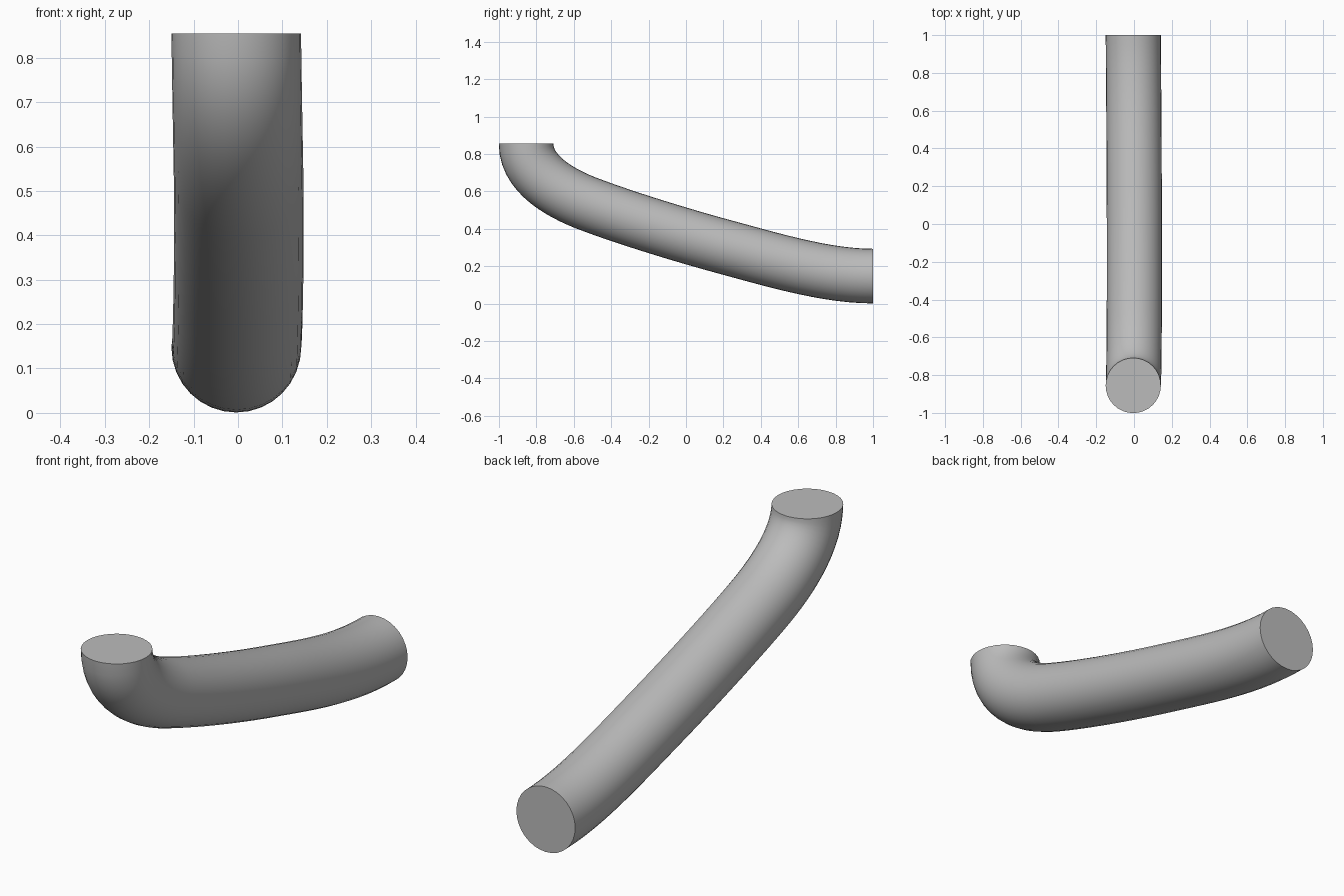
import bpy, bmesh, math
from mathutils import Vector
from mathutils.geometry import interpolate_bezier

cube = bpy.data.objects.get("Cube")
if cube:
    bpy.data.objects.remove(cube)

RADIUS, SIDES, STEPS = 0.146, 32, 14

# Centre line in the y-z plane: knots with their handles, end to end
path = [(-0.855, 0.855), (-0.855, 0.70), (-0.69, 0.60), (-0.54, 0.54),
        (-0.36, 0.47), (-0.05, 0.373), (0.2, 0.305),
        (0.47, 0.232), (0.75, 0.147), (1.0, 0.147)]
path = [Vector((0, y, z)) for y, z in path]
centres = [path[0]]
for i in range(0, len(path) - 1, 3):
    centres += interpolate_bezier(*path[i:i + 4], STEPS)[1:]

# Sweep a circle along the centre line
bm = bmesh.new()
rings = []
last = len(centres) - 1
for i, c in enumerate(centres):
    tangent = centres[min(i + 1, last)] - centres[max(i - 1, 0)]
    if i == 0:
        tangent = Vector((0, 0, -1))
    elif i == last:
        tangent = Vector((0, 1, 0))
    side = Vector((1, 0, 0))
    up = side.cross(tangent.normalized())
    bow = Vector((-0.004 + 0.006 * math.sin(math.pi * i / last), 0, 0))
    angles = [2 * math.pi * k / SIDES for k in range(SIDES)]
    rings.append([bm.verts.new(c + bow + RADIUS * (math.cos(a) * side + math.sin(a) * up))
                  for a in angles])
for a, b in zip(rings, rings[1:]):
    for k in range(SIDES):
        n = (k + 1) % SIDES
        bm.faces.new((a[k], a[n], b[n], b[k]))

# Flat end caps
bm.faces.new(rings[0])
bm.faces.new(rings[-1])
bmesh.ops.recalc_face_normals(bm, faces=bm.faces)

mesh = bpy.data.meshes.new("bent_pipe")
bm.to_mesh(mesh)
bm.free()
pipe = bpy.data.objects.new("bent_pipe", mesh)
bpy.context.collection.objects.link(pipe)

# Plain grey material
grey = bpy.data.materials.new("plain_grey")
grey.use_nodes = True
colour = (0.5, 0.5, 0.5, 1)
grey.diffuse_color = colour
grey.node_tree.nodes["Principled BSDF"].inputs["Base Color"].default_value = colour
mesh.materials.append(grey)

bpy.ops.object.select_all(action="DESELECT")
pipe.select_set(True)
bpy.context.view_layer.objects.active = pipe
bpy.ops.object.shade_smooth_by_angle(angle=math.radians(40))
